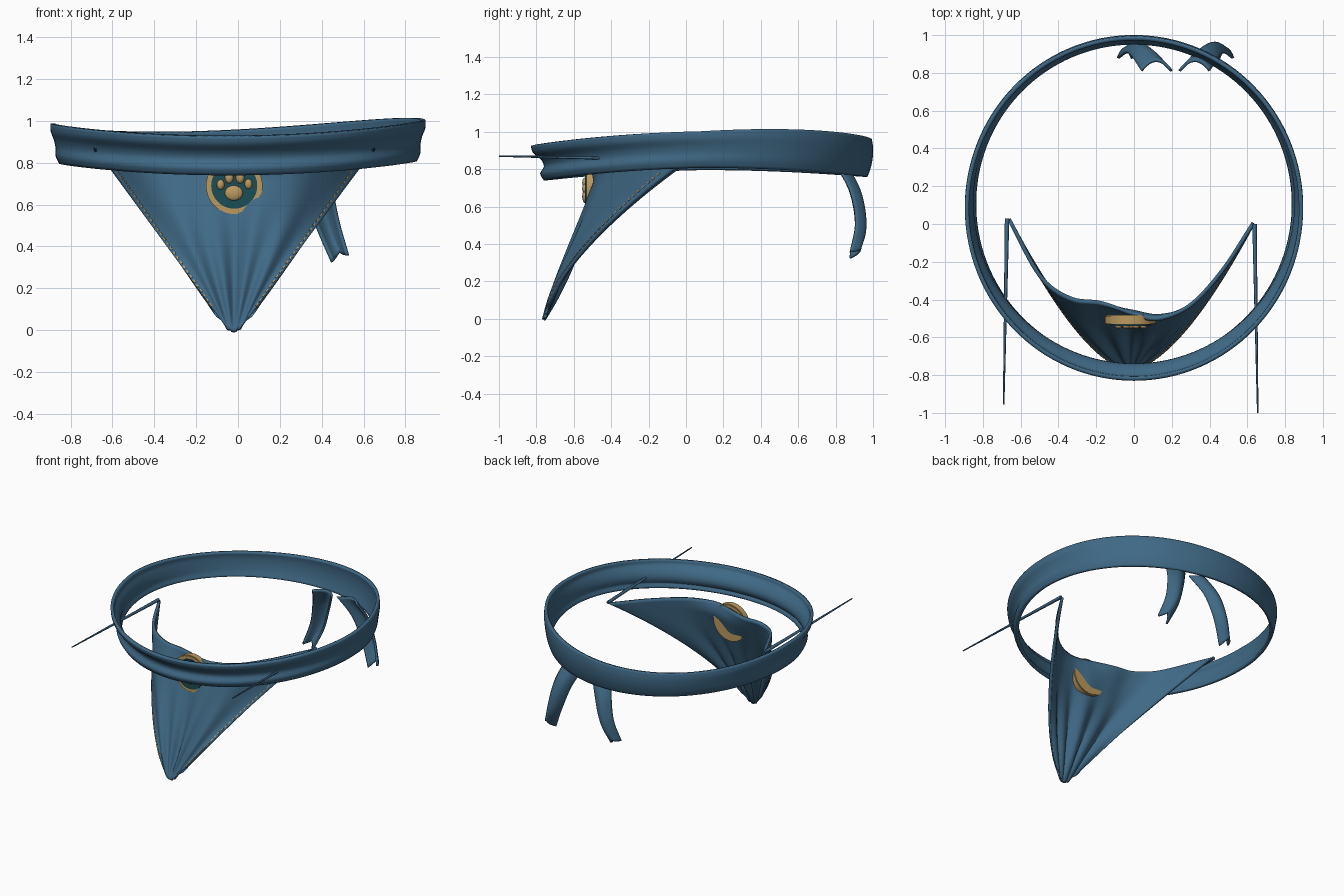
import bpy, bmesh, math
from mathutils import Vector, Matrix

cube = bpy.data.objects.get("Cube")
if cube:
    bpy.data.objects.remove(cube)


def material(name, rgb):
    m = bpy.data.materials.new(name)
    m.use_nodes = True
    m.diffuse_color = (*rgb, 1)
    m.node_tree.nodes["Principled BSDF"].inputs["Base Color"].default_value = (*rgb, 1)
    return m


BLUE = material("blue cloth", (0.05, 0.14, 0.235))
TEAL = material("dark teal", (0.012, 0.075, 0.095))
GOLD = material("gold", (0.5, 0.32, 0.115))


def finish(name, bm, mat, thickness=0, angle=45):
    mesh = bpy.data.meshes.new(name)
    bm.to_mesh(mesh)
    bm.free()
    obj = bpy.data.objects.new(name, mesh)
    bpy.context.collection.objects.link(obj)
    mesh.materials.append(mat)
    if thickness:
        mod = obj.modifiers.new("thickness", 'SOLIDIFY')
        mod.thickness = thickness
        mod.offset = -1
    bpy.ops.object.select_all(action='DESELECT')
    obj.select_set(True)
    bpy.context.view_layer.objects.active = obj
    bpy.ops.object.shade_smooth_by_angle(angle=math.radians(angle))


def spline(points, t):
    """Smooth curve through evenly spaced points, t from 0 to 1."""
    pts = [Vector(p) for p in points]
    n = len(pts) - 1
    i = min(int(t * n), n - 1)
    f = t * n - i
    b, c = pts[i], pts[i + 1]
    a = pts[i - 1] if i > 0 else 2 * b - c
    d = pts[i + 2] if i + 2 <= n else 2 * c - b
    return b + 0.5 * f * (c - a + f * (2 * a - 5 * b + 4 * c - d + f * (3 * (b - c) + d - a)))


def sheet(name, func, nu, nv, thickness, closed=False):
    """Surface from func(u, v); u wraps around when closed."""
    bm = bmesh.new()
    cols = nu if closed else nu + 1
    grid = [[bm.verts.new(func(i / nu, j / nv)) for j in range(nv + 1)] for i in range(cols)]
    for i in range(nu):
        a, b = grid[i], grid[(i + 1) % cols]
        for j in range(nv):
            bm.faces.new((a[j], b[j], b[j + 1], a[j + 1]))
    finish(name, bm, BLUE, thickness)


# Neck band: wavy hoop with a flared lip at the front
FRONT = [(-.07, 0), (-.05, 0), (-.07, 0), (-.055, 0), (-.012, 0), (0, 0)]
REAR = [(-.03, 0), (-.015, 0), (-.005, 0), (0, 0), (0, 0), (-.006, 0)]


def band(u, h):
    a = u * math.tau
    c, s = math.cos(a), math.sin(a)
    back = max(0, s)
    top = .97 + .025 * math.cos(2 * a) + .02 * s + .008 * c + .02 * back * 2 * c - .006 * back
    bottom = .779 + .022 * math.cos(2 * a) + .0175 * s + .006 * c - .016 * back
    front = ((1 - s) / 2) ** 1.5
    off = spline(FRONT, h).x * front + spline(REAR, h).x * (1 - front)
    return ((.899 + off) * c, .085 + (.915 + off) * s, bottom + (top - bottom) * h)


sheet("neck_band", band, 128, 15, .022, closed=True)

# Hanging triangular cloth with folds fanning out from the tip
EDGE = [(y, 0) for y in (.02, -.28, -.4, -.42, -.45, -.47, -.42, -.25, 0)]


def cloth(u, t):
    w = 2 * u - 1
    base = Vector((-.02 + .06 * w, -.77 + .02 * w * w, .045 * w * w))
    edge = Vector((-.015 + .655 * w, spline(EDGE, u).x, .8 + .05 * w * w))
    p = base.lerp(edge, t)
    p.y = base.y + (edge.y - base.y) * t ** (1 + .5 * w * w)
    # folds strongest in the lower half, a hollow behind the badge, a curled rim
    low = 6.75 * t * (1 - t) ** 2 * (1 - w * w)
    p.y += .018 * low * math.cos(5 * math.pi * w)
    p.y += .02 * 4 * t * (1 - t) * math.exp(-14 * w * w)
    p.y -= .045 * max(0, (t - .9) / .1) ** 1.5 * math.exp(-12 * (w - .15) ** 2)
    return p


sheet("triangle_cloth", cloth, 72, 40, .02)

# Stitches along both slanted edges
bm = bmesh.new()
for u in (.03, .97):
    for k in range(30):
        t = .1 + .028 * k
        p = cloth(u, t)
        along = (cloth(u, t + .01) - p).normalized()
        normal = (cloth(u + .01, t) - cloth(u - .01, t)).cross(along).normalized()
        rot = Matrix((along, normal, along.cross(normal))).transposed().to_4x4()
        bmesh.ops.create_cube(bm, size=1, matrix=Matrix.Translation(p + normal * .001)
                              @ rot @ Matrix.Diagonal((.017, .006, .007, 1)))
finish("edge_stitches", bm, GOLD)


# Thin ties running forward from the cloth corners
def spike(name, start, end):
    a, b = Vector(start), Vector(end)
    bm = bmesh.new()
    bmesh.ops.create_cone(bm, cap_ends=True, segments=8, radius1=.012, radius2=.004,
                          depth=(b - a).length,
                          matrix=Matrix.Translation((a + b) / 2)
                          @ (b - a).to_track_quat('Z', 'Y').to_matrix().to_4x4())
    finish(name, bm, BLUE)


spike("right_tie", (-.672, .03, .85), (-.69, -.955, .87))
spike("left_tie", (.638, 0, .85), (.655, -1, .87))

# Two cupped ribbon tails at the back, mirrored about their shared knot
PATH = [(.1, .815, .815), (.16, .885, .67), (.21, .91, .5), (.268, .88, .34)]


def tail(side):
    def func(u, v):
        w = (2 * u - 1) * side
        p = spline(PATH, v)
        p.x += w * (.085 - .042 * v)
        p.y += .055 * (1 - w * w)
        p.z += .018 * w * v + .03 * max(0, v - .8) * 5 * (1 - abs(w))
        p.x = .22 + side * p.x
        return p
    return func


sheet("left_tail", tail(1), 14, 24, .014)
sheet("right_tail", tail(-1), 14, 24, .014)


# Round badge with a paw shape
def disc(name, radius, front, back, mat):
    bm = bmesh.new()
    bmesh.ops.create_cone(bm, cap_ends=True, segments=48, radius1=radius, radius2=radius,
                          depth=back - front,
                          matrix=Matrix.Translation((-.018, (front + back) / 2, .69))
                          @ Matrix.Rotation(math.pi / 2, 4, 'X'))
    rims = [e for e in bm.edges if abs(e.verts[0].co.y - e.verts[1].co.y) < .001]
    bmesh.ops.bevel(bm, geom=rims, offset=.005, segments=2, affect='EDGES')
    finish(name, bm, mat)


disc("badge_rim", .135, -.532, -.482, GOLD)
disc("badge_face", .11, -.54, -.5, TEAL)

bm = bmesh.new()
PADS = [(-.02, .655, .043, .036), (-.083, .695, .018, .024), (-.042, .728, .02, .027),
        (.01, .728, .02, .027), (.05, .698, .018, .024)]
for x, z, rx, rz in PADS:
    bmesh.ops.create_uvsphere(bm, u_segments=20, v_segments=12, radius=1,
                              matrix=Matrix.Translation((x, -.54, z))
                              @ Matrix.Diagonal((rx, .015, rz, 1)))
finish("paw_pads", bm, GOLD)
